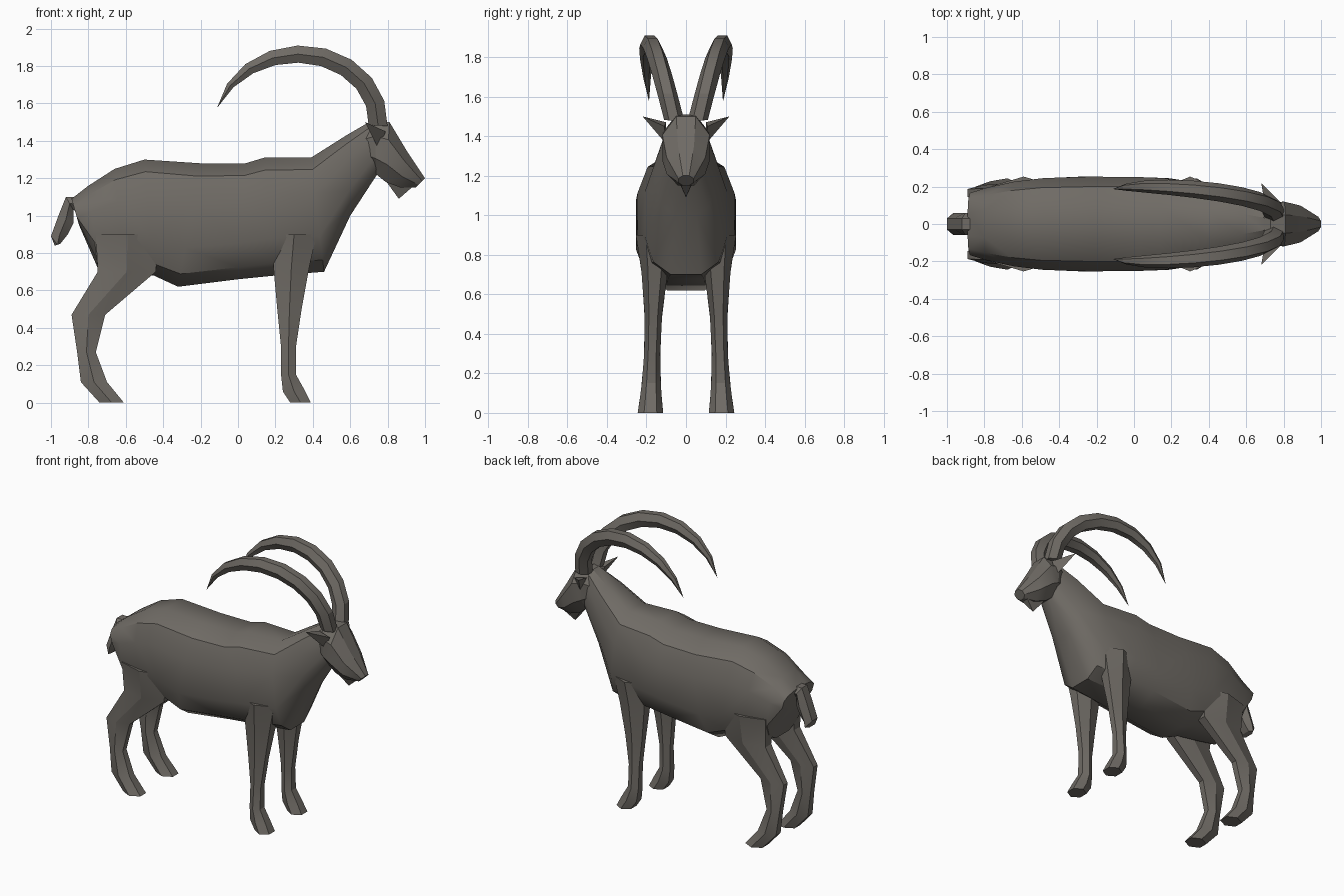
import bpy
import bmesh
from math import sin, cos, pi, radians, copysign

if "Cube" in bpy.data.objects:
    bpy.data.objects.remove(bpy.data.objects["Cube"], do_unlink=True)

coat = bpy.data.materials.new("grey_brown_coat")
coat.use_nodes = True
coat_colour = (.16, .147, .13, 1)
coat.diffuse_color = coat_colour
coat.node_tree.nodes["Principled BSDF"].inputs["Base Color"].default_value = coat_colour


def finish(name, bm, paired, crease):
    """Turn a bmesh into a named, shaded object, mirrored across the body if paired."""
    bmesh.ops.triangulate(bm, faces=bm.faces)
    bmesh.ops.recalc_face_normals(bm, faces=bm.faces)
    mesh = bpy.data.meshes.new(name)
    bm.to_mesh(mesh)
    bm.free()
    mesh.materials.append(coat)
    part = bpy.data.objects.new(name, mesh)
    bpy.context.collection.objects.link(part)
    bpy.ops.object.select_all(action="DESELECT")
    part.select_set(True)
    bpy.context.view_layer.objects.active = part
    bpy.ops.object.shade_smooth_by_angle(angle=radians(crease))
    if paired:
        mirror = part.modifiers.new("other_side", "MIRROR")
        mirror.use_axis = (False, True, False)


def outline(sides, power):
    """Rounded cross-section with a flat top: (side fraction, height fraction) pairs."""
    step = 2 * pi / sides
    pairs = []
    for index in range(sides):
        angle = step * (index + .5)
        across = sin(angle)
        along = cos(angle) / cos(step / 2)
        across = copysign(abs(across) ** power, across)
        along = copysign(abs(along) ** power, along)
        pairs.append((across, (along + 1) / 2))
    return pairs


def loft(name, sections, sides=6, power=1, paired=False, crease=25):
    """Skin sections given as upper x, upper z, lower x, lower z, half width, centre y."""
    bm = bmesh.new()
    rings = []
    for upper_x, upper_z, lower_x, lower_z, half_width, centre in sections:
        ring = []
        for across, height in outline(sides, power):
            x = lower_x + (upper_x - lower_x) * height
            z = lower_z + (upper_z - lower_z) * height
            ring.append(bm.verts.new((x, centre + across * half_width, z)))
        rings.append(ring)
    for first, second in zip(rings, rings[1:]):
        for index in range(sides):
            bm.faces.new((first[index - 1], first[index], second[index], second[index - 1]))
    bm.faces.new(rings[0])
    bm.faces.new(rings[-1])
    finish(name, bm, paired, crease)


def spike(name, base, tip, paired=False):
    """Pointed solid from a base loop to one tip."""
    bm = bmesh.new()
    corners = [bm.verts.new(point) for point in base]
    end = bm.verts.new(tip)
    bm.faces.new(corners)
    for index, corner in enumerate(corners):
        bm.faces.new((corners[index - 1], corner, end))
    finish(name, bm, paired, crease=20)


def leg(name, rows):
    """Leg from level rows of back x, front x, height; it narrows at the shin."""
    sections = []
    for back, front, height in rows:
        half_width = .04 + .2 * (height - .35) ** 2
        centre = .18 - .03 * height
        sections.append((front, height, back, height, half_width, centre))
    loft(name, sections, paired=True)


# Trunk and neck in one skin, rump to throat, widest at the belly
trunk_line = [
    (-.89, 1.09, -.85, .95), (-.8, 1.16, -.75, .72), (-.66, 1.25, -.6, .7),
    (-.5, 1.3, -.45, .68), (-.2, 1.28, -.32, .62), (.04, 1.28, 0, .66),
    (.14, 1.31, .2, .68), (.39, 1.31, .46, .7), (.58, 1.43, .6, 1),
    (.7, 1.5, .75, 1.23)]
loft("body_and_neck",
     [(*row, .26 - .25 * abs(row[0] + .18) ** 3, 0) for row in trunk_line],
     sides=12, power=.75, crease=35)

# Head tapering to the muzzle
head_line = [
    (.66, 1.47, .71, 1.26), (.73, 1.51, .74, 1.22), (.81, 1.5, .79, 1.18),
    (.9, 1.35, .87, 1.15), (1, 1.2, .95, 1.15)]
loft("head",
     [(*row, .13 - 2 * (row[0] - .79) ** 2, 0) for row in head_line],
     sides=8)
spike("beard",
      [(.78, side * .05, 1.2) for side in (1, -1)] + [(.94, side * .03, 1.16) for side in (-1, 1)],
      (.86, 0, 1.09))

# Hooked tail
tail_line = [
    (-.82, 1.1, -.85, 1.02), (-.92, 1.1, -.88, 1.03), (-.96, 1, -.88, .96),
    (-1, .89, -.91, .9), (-.98, .84, -.95, .85)]
loft("tail", [(*row, .06, 0) for row in tail_line])

# Ears
spike("ears", [(.7, .1, 1.47), (.79, .11, 1.45), (.75, .1, 1.36)], (.68, .22, 1.5), paired=True)

# Horns swept back along an elliptical arc, spreading outward and thinning to a tip
horn_sections = []
horn_steps = 9
for step in range(horn_steps + 1):
    travel = step / horn_steps
    angle = 3 * travel - .05
    taper = 1.01 - travel ** 4
    thickness = .1 * taper
    upper = (.34 + .46 * cos(angle), 1.5 + .41 * sin(angle))
    lower = (upper[0] - thickness * cos(angle), upper[1] - thickness * sin(angle))
    spread = .06 + .14 * sin(2 * travel)
    horn_sections.append((*upper, *lower, .05 * taper, spread))
loft("horns", horn_sections, paired=True, crease=20)

# Legs, from inside the trunk down to the hoof
leg("front_legs", [
    (.18, .42, .9), (.19, .38, .72), (.21, .34, .5), (.23, .31, .3),
    (.23, .31, .15), (.24, .36, .06), (.28, .39, 0)])
leg("hind_legs", [
    (-.76, -.42, .9), (-.75, -.44, .7), (-.89, -.71, .47), (-.86, -.76, .27),
    (-.84, -.7, .11), (-.74, -.61, 0)])
